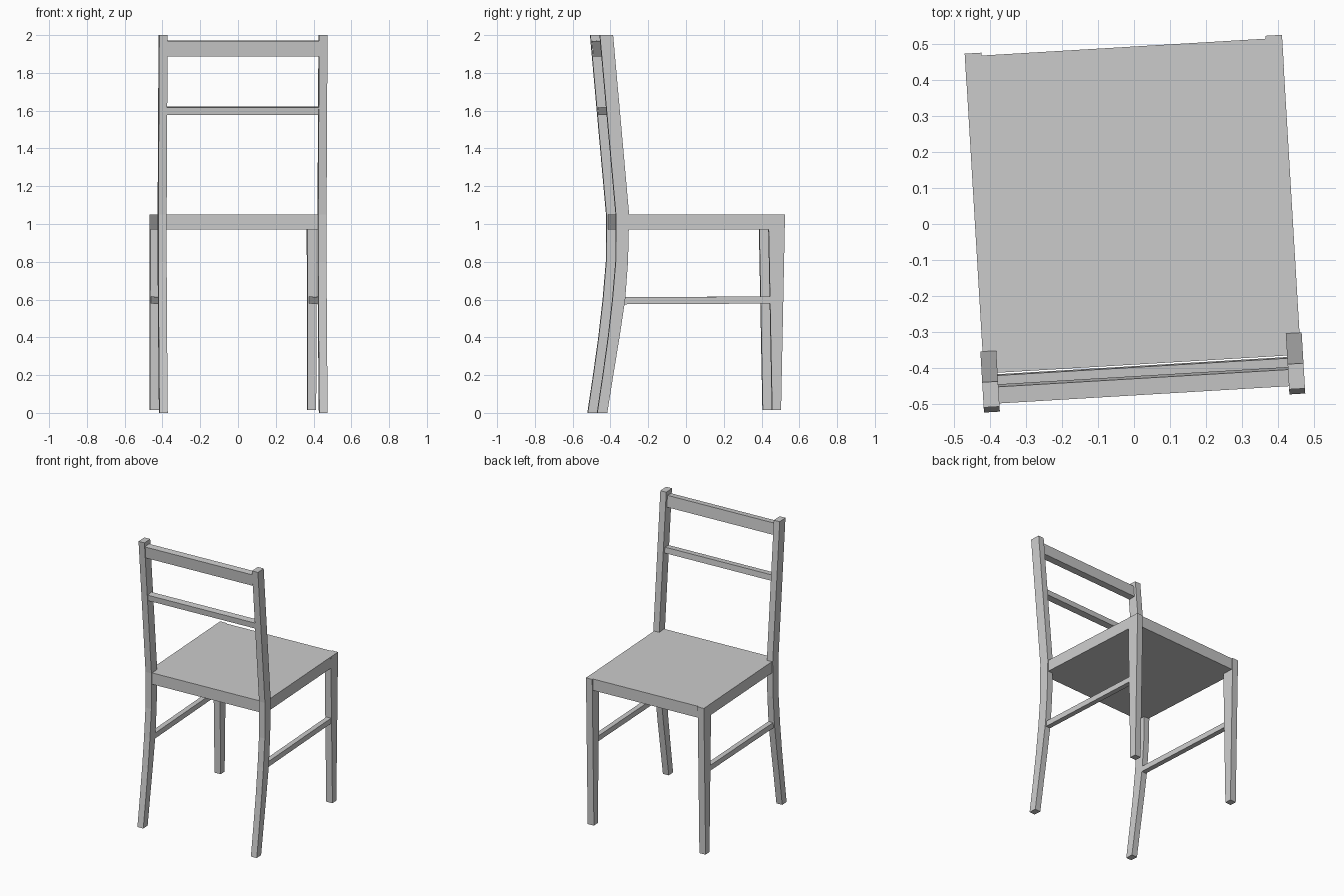
import bpy, bmesh, math

if "Cube" in bpy.data.objects:
    bpy.data.objects.remove(bpy.data.objects["Cube"])

TURN = math.radians(3.4)   # whole chair is turned slightly about z


def prism(name, profile, spans):
    """Extrude a closed (y, z) profile along x over each (x0, x1) span."""
    bm = bmesh.new()
    for x0, x1 in spans:
        face = bm.faces.new([bm.verts.new((x0, y, z)) for y, z in profile])
        ext = bmesh.ops.extrude_face_region(bm, geom=[face])
        verts = [g for g in ext["geom"] if isinstance(g, bmesh.types.BMVert)]
        bmesh.ops.translate(bm, verts=verts, vec=(x1 - x0, 0, 0))
    bmesh.ops.recalc_face_normals(bm, faces=bm.faces)
    mesh = bpy.data.meshes.new(name)
    bm.to_mesh(mesh)
    bm.free()
    obj = bpy.data.objects.new(name, mesh)
    obj.rotation_euler.z = TURN
    bpy.context.collection.objects.link(obj)
    return obj


def pair(name, profile, inner, outer):
    """One mirrored part on each side of the chair."""
    for side, s in (("right", 1), ("left", -1)):
        prism(f"{name}_{side}", profile, [tuple(sorted((s * inner, s * outer)))])


def rect(y0, y1, z0, z1):
    return [(y0, z0), (y1, z0), (y1, z1), (y0, z1)]


# Back posts: curved leg below the seat, straight leaning upright above
post_front = [(-0.444, 0), (-0.412, 0.2), (-0.379, 0.4), (-0.349, 0.6),
              (-0.334, 0.8), (-0.328, 1.05), (-0.413, 2.0)]
post_back = [(-0.483, 2.0), (-0.398, 1.05), (-0.399, 0.8), (-0.416, 0.6),
             (-0.439, 0.4), (-0.467, 0.2), (-0.497, 0)]
pair("back_post", post_front + post_back, 0.402, 0.446)

# Tapered front legs, flush with the seat top
pair("front_leg", [(0.431, 0.015), (0.478, 0.015), (0.499, 1.05), (0.411, 1.05)],
     0.394, 0.4405)

# Side stretchers
pair("side_stretcher", [(-0.37, 0.575), (0.45, 0.579), (0.45, 0.616), (-0.37, 0.613)],
     0.402, 0.437)

# Solid seat, with a narrower strip reaching back between the posts
prism("seat", rect(-0.35, 0.491, 0.97, 1.05), [(-0.44, 0.44)])
prism("seat_back_rail", rect(-0.389, -0.35, 0.97, 1.05), [(-0.41, 0.41)])


# Back rails follow the lean of the posts
def back_rail(name, z0, z1):
    def back(z):
        return -0.392 - 0.0895 * (z - 1.05)
    t = 0.046
    prism(name, [(back(z0), z0), (back(z0) + t, z0 + 0.004),
                 (back(z1) + t, z1 + 0.004), (back(z1), z1)], [(-0.41, 0.41)])


back_rail("top_rail", 1.888, 1.968)
back_rail("middle_rail", 1.577, 1.617)
